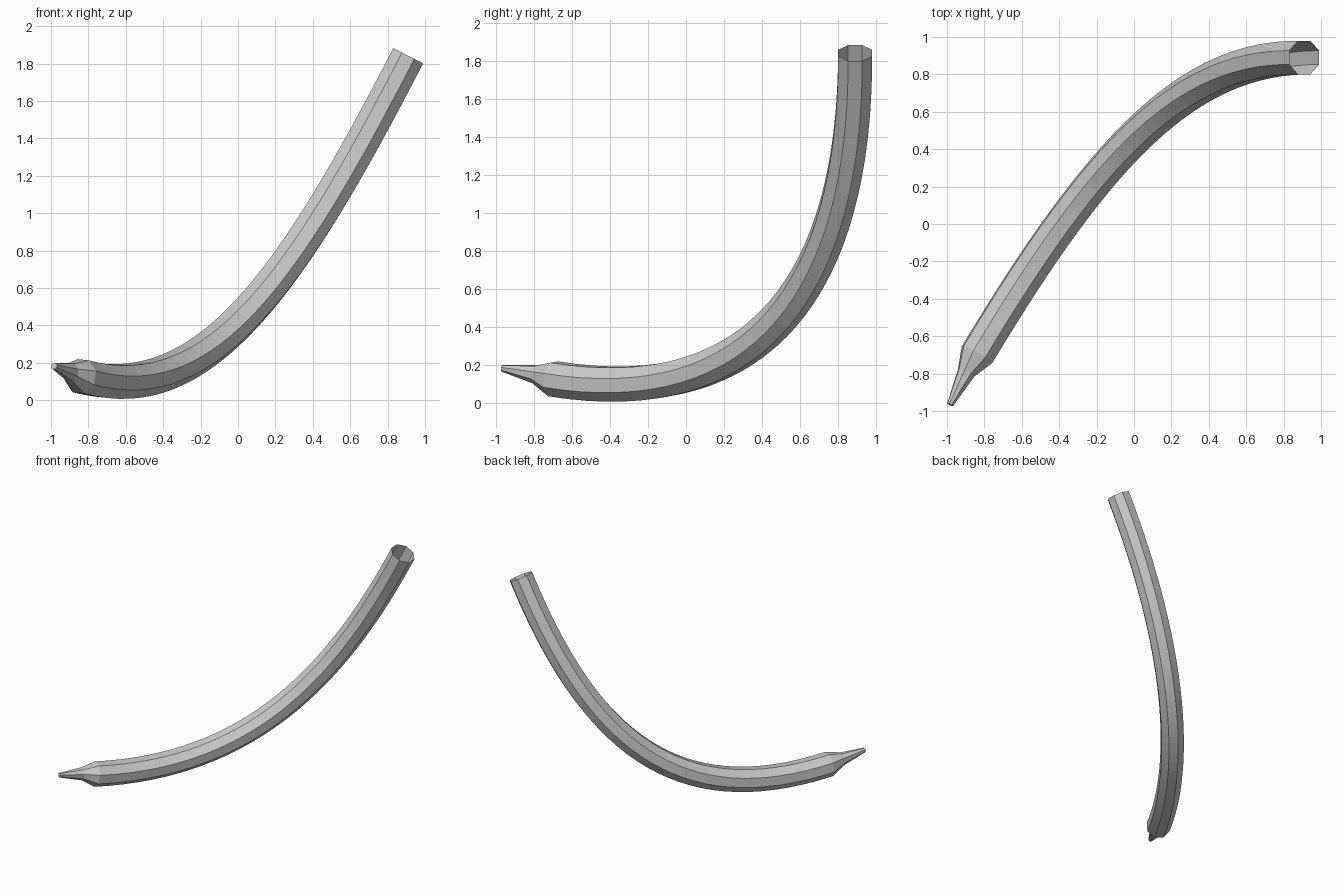
import bpy, math
from mathutils import Vector as V

if "Cube" in bpy.data.objects:
    bpy.data.objects.remove(bpy.data.objects["Cube"])

SIDES, STEPS, R = 8, 32, 0.097

# Centre line of the tube: one cubic curve
P = [V((-0.84, -0.70, 0.128)), V((-0.18, 0.40, -0.05)),
     V((0.29, 0.89, 0.64)), V((0.91, 0.89, 1.842))]


def curve_point(t):
    s = 1 - t
    return P[0]*s**3 + P[1]*3*t*s*s + P[2]*3*t*t*s + P[3]*t**3


def curve_tangent(t):
    s = 1 - t
    return ((P[1]-P[0])*s*s + (P[2]-P[1])*2*s*t + (P[3]-P[2])*t*t).normalized()


# Stations from tip to open end: (centre, direction, radius)
tip_end, tip_neck = V((-0.983, -0.966, 0.183)), V((-0.897, -0.795, 0.152))
tip_dir = (tip_neck - tip_end).normalized()
stations = [(tip_end, tip_dir, 0.018), (tip_neck, tip_dir, 0.05)]
for i in range(STEPS + 1):
    t = i / STEPS
    stations.append((curve_point(t), curve_tangent(t), R))

# Rings carried back from the open end without twisting
rings, u = [], V((0, 1, 0))
for c, d, r in reversed(stations):
    u = (u - d * u.dot(d)).normalized()
    v = d.cross(u)
    angles = [(k + 0.5) * math.tau / SIDES for k in range(SIDES)]
    rings.insert(0, [c + (u*math.cos(a) + v*math.sin(a)) * r for a in angles])


def loft(name, rings, cap_start=False):
    verts = [p for ring in rings for p in ring]
    faces = []
    for j in range(len(rings) - 1):
        for k in range(SIDES):
            n = (k + 1) % SIDES
            a, b = j * SIDES, (j + 1) * SIDES
            faces.append((a + k, a + n, b + n, b + k))
    if cap_start:
        faces.append(tuple(reversed(range(SIDES))))
    mesh = bpy.data.meshes.new(name)
    mesh.from_pydata(verts, [], faces)
    ob = bpy.data.objects.new(name, mesh)
    bpy.context.collection.objects.link(ob)
    return ob


# Curved open tube and its narrow pointed tip
loft("curved_tube", rings[2:])
loft("pointed_tip", rings[:3], cap_start=True)
